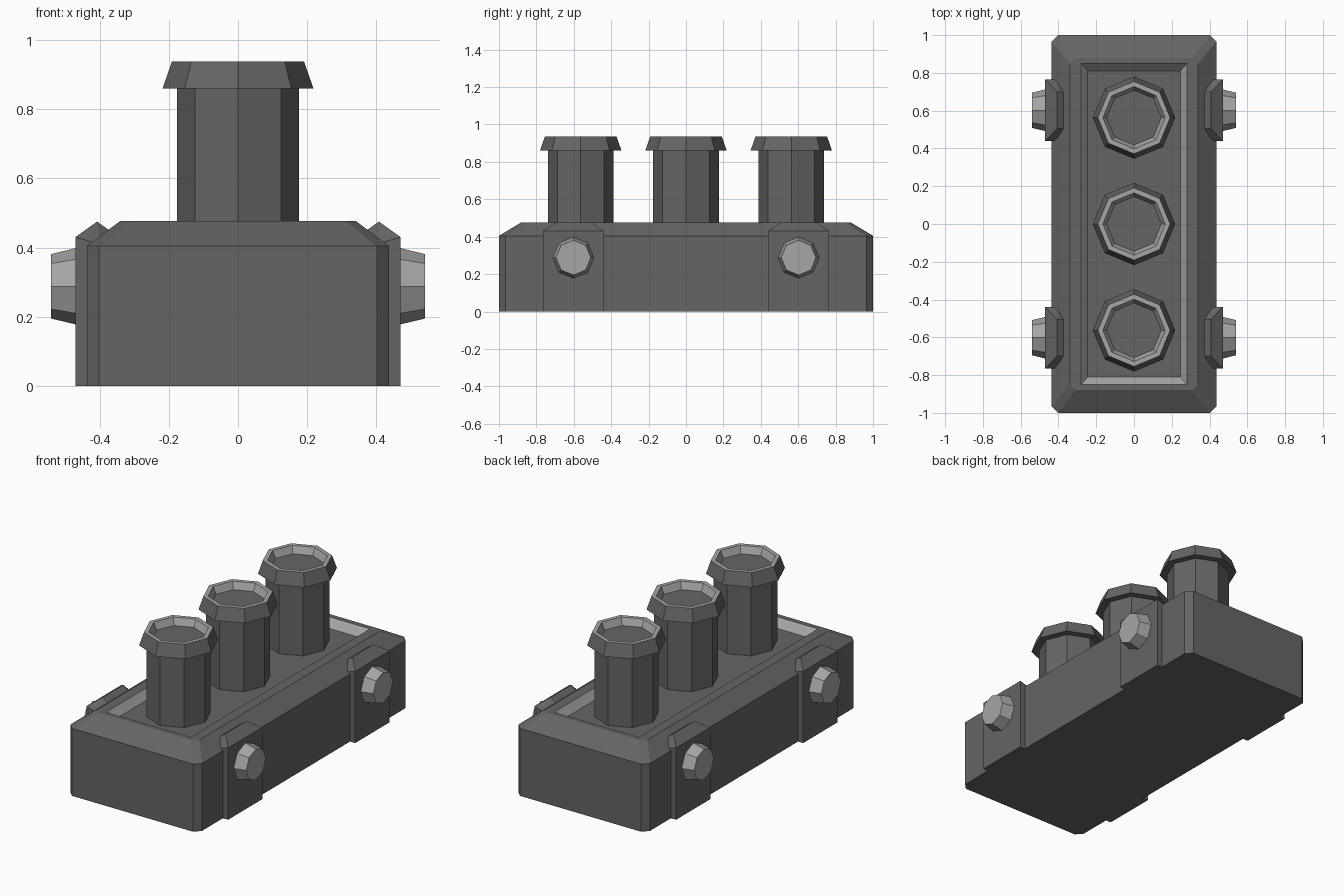
import bpy, bmesh
from math import sin, cos, pi
from mathutils import Vector

if "Cube" in bpy.data.objects:
    bpy.data.objects.remove(bpy.data.objects["Cube"])


def grey(name, v):
    mat = bpy.data.materials.new(name)
    mat.diffuse_color = (v, v, v, 1)
    mat.use_nodes = True
    mat.node_tree.nodes["Principled BSDF"].inputs["Base Color"].default_value = mat.diffuse_color
    return mat


DARK, LIGHT = grey("dark_grey", 0.13), grey("light_grey", 0.38)


def finish(name, bm):
    bmesh.ops.remove_doubles(bm, verts=bm.verts, dist=1e-5)
    bmesh.ops.recalc_face_normals(bm, faces=bm.faces)
    mesh = bpy.data.meshes.new(name)
    bm.to_mesh(mesh)
    bm.free()
    mesh.materials.append(DARK)
    mesh.materials.append(LIGHT)
    obj = bpy.data.objects.new(name, mesh)
    bpy.context.collection.objects.link(obj)
    return obj


def loft(name, rings, light=()):
    """Skin a stack of equal-length rings and cap both ends.
    Bands listed in light, and "caps", get the light material."""
    bm = bmesh.new()
    loops = [[bm.verts.new(p) for p in ring] for ring in rings]
    n = len(loops[0])
    for k, (a, b) in enumerate(zip(loops, loops[1:])):
        for i in range(n):
            j = (i + 1) % n
            bm.faces.new((a[i], a[j], b[j], b[i])).material_index = int(k in light)
    for cap in (loops[0][::-1], loops[-1]):
        bm.faces.new(cap).material_index = int("caps" in light)
    return finish(name, bm)


def cut_rect(x, y, z, c):
    """Rectangle with corners cut by c."""
    return [(x, -y + c, z), (x, y - c, z), (x - c, y, z), (-x + c, y, z),
            (-x, y - c, z), (-x, -y + c, z), (-x + c, -y, z), (x - c, -y, z)]


def octagon(r):
    return [(r * cos(i * pi / 4), r * sin(i * pi / 4)) for i in range(8)]


# Brick body with bevelled top and a sunken tray with light walls
loft("body", [cut_rect(0.436, 1.0, 0, 0.035), cut_rect(0.436, 1.0, 0.405, 0.035),
              cut_rect(0.34, 0.88, 0.477, 0.03), cut_rect(0.28, 0.85, 0.477, 0),
              cut_rect(0.245, 0.81, 0.43, 0)], light=(3,))

# Three octagonal posts with flared, hollow caps and light rims
post_profile = [(0.176, 0.42), (0.176, 0.86), (0.218, 0.86), (0.191, 0.937),
                (0.165, 0.937), (0.145, 0.895)]
for k, yc in enumerate((-0.563, 0, 0.563)):
    loft(f"post_{k + 1}", [[(x, y + yc, z) for x, y in octagon(r)]
                           for r, z in post_profile], light=(3, 4))

# Side brackets and their light tapered bolts
half_outline = [(0.47, 0.163, 0), (0.47, 0.163, 0.43), (0.407, 0.097, 0.475),
                (0.372, 0.097, 0.45), (0.40, 0.163, 0), (0.40, 0.163, 0.41)]
for side, sx in (("right", 1), ("left", -1)):
    for end, yc in (("front", -0.602), ("back", 0.602)):
        bm = bmesh.new()
        for x, y, z in half_outline:
            for s in (1, -1):
                bm.verts.new(Vector((sx * x, yc + s * y, z)))
        bmesh.ops.convex_hull(bm, input=bm.verts)
        bmesh.ops.dissolve_limit(bm, angle_limit=0.01, verts=bm.verts, edges=bm.edges)
        finish(f"bracket_{side}_{end}", bm)
        loft(f"bolt_{side}_{end}", [[(sx * x, yc + a, 0.288 + b) for a, b in octagon(r)]
                                    for r, x in ((0.11, 0.46), (0.11, 0.47), (0.093, 0.541))],
             light=(0, 1, "caps"))
